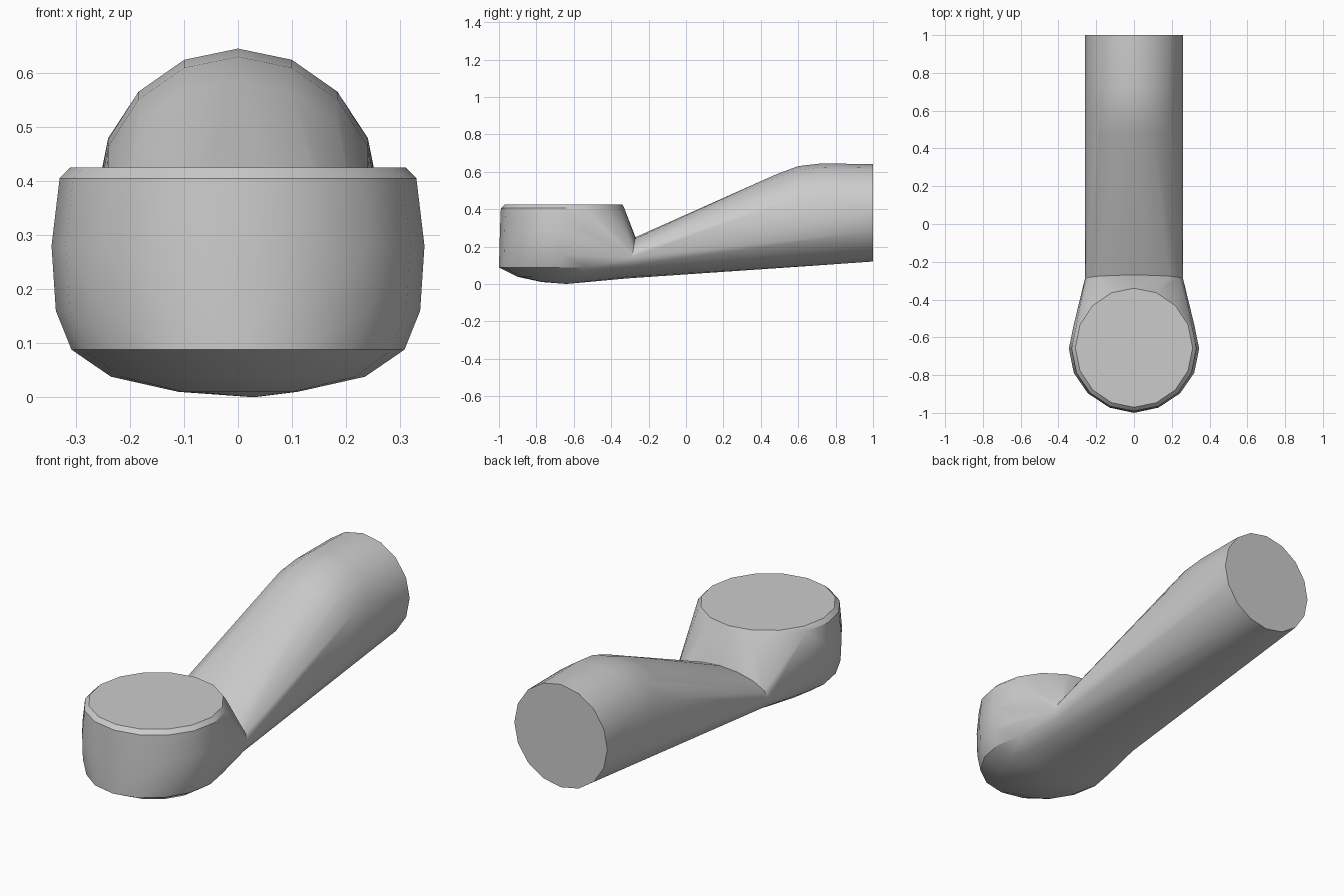
import bpy, bmesh, math
from mathutils import Vector

cube = bpy.data.objects.get("Cube")
if cube:
    bpy.data.objects.remove(cube)

SIDES = 16
SEAM_Y, SEAM_Z, SEAM_TILT = -0.29, 0.14, 0.18
ANGLES = [2 * math.pi * i / SIDES for i in range(SIDES)]


def flat_ring(z, y, rx, ry):
    """Horizontal oval, used for the bowl."""
    return [Vector((rx * math.cos(a), y + ry * math.sin(a), z)) for a in ANGLES]


def upright_ring(y, bottom, top, rx=0.26, tilt=0.0):
    """Upright oval, used for the handle."""
    mid, rz = (bottom + top) / 2, (top - bottom) / 2
    return [Vector((rx * math.cos(a), y + tilt * rz * math.sin(a), mid + rz * math.sin(a)))
            for a in ANGLES]


def on_seam(v):
    return abs(v.co.y - SEAM_Y - SEAM_TILT * (v.co.z - SEAM_Z)) < 0.003


def add_hull(target, rings):
    """Wrap rings in a convex skin, open at the seam, and append it."""
    bm = bmesh.new()
    for ring in rings:
        for p in ring:
            bm.verts.new(p)
    bmesh.ops.convex_hull(bm, input=bm.verts[:])
    loose = [v for v in bm.verts if not v.link_faces]
    bmesh.ops.delete(bm, geom=loose, context='VERTS')
    caps = [f for f in bm.faces if all(on_seam(v) for v in f.verts)]
    bmesh.ops.delete(bm, geom=caps, context='FACES')
    part = bpy.data.meshes.new("part")
    bm.to_mesh(part)
    bm.free()
    target.from_mesh(part)
    bpy.data.meshes.remove(part)


seam = upright_ring(SEAM_Y, 0.03, 0.25, tilt=SEAM_TILT)
body = bmesh.new()

# Rounded bowl with a flat top and a chamfered rim
add_hull(body, [
    flat_ring(0.425, -0.655, 0.31, 0.315),
    flat_ring(0.405, -0.66, 0.33, 0.33),
    flat_ring(0.28, -0.66, 0.345, 0.335),
    flat_ring(0.16, -0.66, 0.337, 0.338),
    flat_ring(0.088, -0.66, 0.308, 0.34),
    flat_ring(0.038, -0.65, 0.235, 0.25),
    flat_ring(0.01, -0.65, 0.11, 0.12),
    [Vector((0.03, -0.64, 0.0))],
    seam,
])

# Handle rising to a round, flat-cut end
add_hull(body, [
    seam,
    upright_ring(0.48, 0.084, 0.585),
    upright_ring(0.6, 0.092, 0.63),
    upright_ring(0.73, 0.101, 0.645),
    upright_ring(1.0, 0.12, 0.64),
])

# Join both halves and clean up the flat ends
bmesh.ops.remove_doubles(body, verts=body.verts[:], dist=0.001)
bmesh.ops.dissolve_limit(body, angle_limit=math.radians(0.5),
                         verts=body.verts[:], edges=body.edges[:])
bmesh.ops.recalc_face_normals(body, faces=body.faces[:])
mesh = bpy.data.meshes.new("bowl_and_handle")
body.to_mesh(mesh)
body.free()
obj = bpy.data.objects.new("bowl_and_handle", mesh)
bpy.context.collection.objects.link(obj)

# Plain grey
grey = bpy.data.materials.new("plain_grey")
grey.use_nodes = True
color = (0.6, 0.6, 0.6, 1.0)
grey.diffuse_color = color
grey.node_tree.nodes["Principled BSDF"].inputs["Base Color"].default_value = color
mesh.materials.append(grey)

bpy.context.view_layer.objects.active = obj
obj.select_set(True)
bpy.ops.object.shade_smooth_by_angle(angle=math.radians(30))
